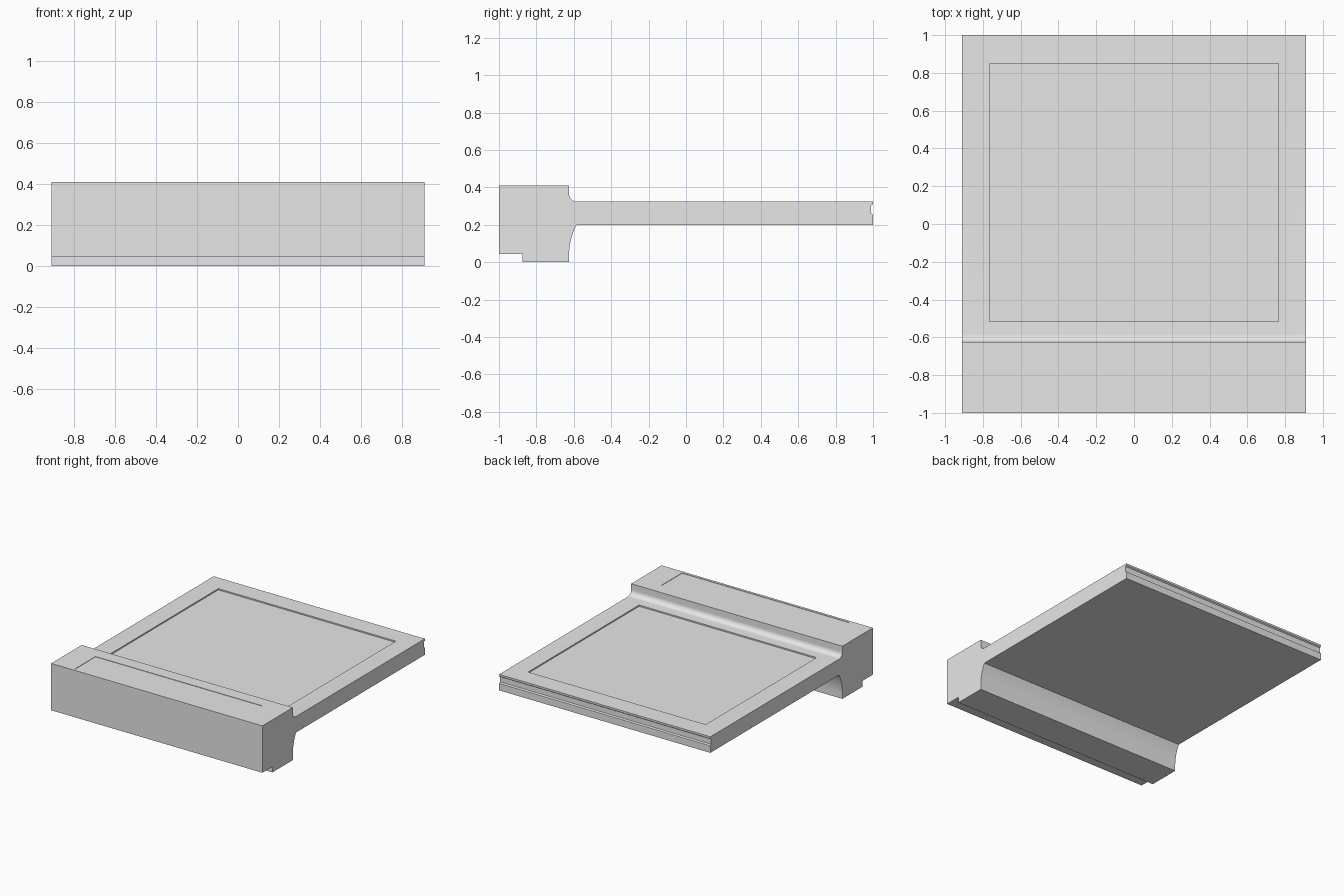
import bpy, bmesh
from math import cos, sin, asin, pi

if "Cube" in bpy.data.objects:
    bpy.data.objects.remove(bpy.data.objects["Cube"], do_unlink=True)

HALF_W = 0.91
BAR_BACK, SLAB_START = -0.625, -0.585
BAR_TOP, SLAB_TOP, SLAB_BOTTOM = 0.41, 0.325, 0.2

grey = bpy.data.materials.new("plain grey")
grey.use_nodes = True
grey.diffuse_color = (0.8, 0.8, 0.8, 1)
grey.node_tree.nodes["Principled BSDF"].inputs["Base Color"].default_value = (0.8, 0.8, 0.8, 1)


def arc(cy, cz, radius, start, end, steps=10):
    """Points of a circular arc in the side (y, z) plane."""
    angles = [start + (end - start) * i / steps for i in range(steps + 1)]
    return [(cy + radius * cos(a), cz + radius * sin(a)) for a in angles]


def extrude_profile(name, points, half_width):
    """Solid made by sweeping a side profile across x."""
    bm = bmesh.new()
    face = bm.faces.new([bm.verts.new((-half_width, y, z)) for y, z in points])
    swept = bmesh.ops.extrude_face_region(bm, geom=[face])["geom"]
    verts = [v for v in swept if isinstance(v, bmesh.types.BMVert)]
    bmesh.ops.translate(bm, verts=verts, vec=(2 * half_width, 0, 0))
    bmesh.ops.recalc_face_normals(bm, faces=bm.faces)
    mesh = bpy.data.meshes.new(name)
    bm.to_mesh(mesh)
    bm.free()
    obj = bpy.data.objects.new(name, mesh)
    bpy.context.collection.objects.link(obj)
    mesh.materials.append(grey)
    return obj


def sink_recess(body, half_width, y0, y1, top, depth):
    """Cut a shallow rectangular recess into an upper surface."""
    low, high = top - depth, top + 0.02
    cutter = extrude_profile("recess_cutter", [(y0, low), (y1, low), (y1, high), (y0, high)], half_width)
    cutter.hide_render = True
    mod = body.modifiers.new("recess", 'BOOLEAN')
    mod.operation = 'DIFFERENCE'
    mod.solver = 'EXACT'
    mod.object = cutter
    bpy.context.view_layer.objects.active = body
    bpy.ops.object.modifier_apply(modifier=mod.name)
    bpy.data.objects.remove(cutter, do_unlink=True)


# Coves where the deep front bar meets the slab
step = SLAB_START - BAR_BACK
under_r = 0.34
under_cove = arc(BAR_BACK + under_r, 0.04, under_r, pi, pi - asin(0.16 / under_r))
upper_cove = arc(SLAB_START, SLAB_TOP + step, step, 1.5 * pi, pi)

# Side profile: stepped foot, under cove, slab with rear groove, upper cove
profile = [(-1, 0.045), (-0.875, 0.045), (-0.875, 0), (BAR_BACK, 0)]
profile += under_cove[:-1] + [(SLAB_START, SLAB_BOTTOM), (1, SLAB_BOTTOM)]
profile += [(1, 0.255), (0.99, 0.262), (0.99, 0.303), (1, 0.31), (1, SLAB_TOP)]
profile += upper_cove + [(BAR_BACK, BAR_TOP), (-1, BAR_TOP)]
body = extrude_profile("slab_with_front_bar", profile, HALF_W)

# Main panel recess and the very shallow one on the bar
sink_recess(body, 0.765, -0.515, 0.85, SLAB_TOP, 0.01)
sink_recess(body, 0.72, -0.98, -0.725, BAR_TOP, 0.003)

bpy.ops.object.select_all(action='DESELECT')
body.select_set(True)
bpy.context.view_layer.objects.active = body
bpy.ops.object.shade_smooth_by_angle(angle=pi / 6)
